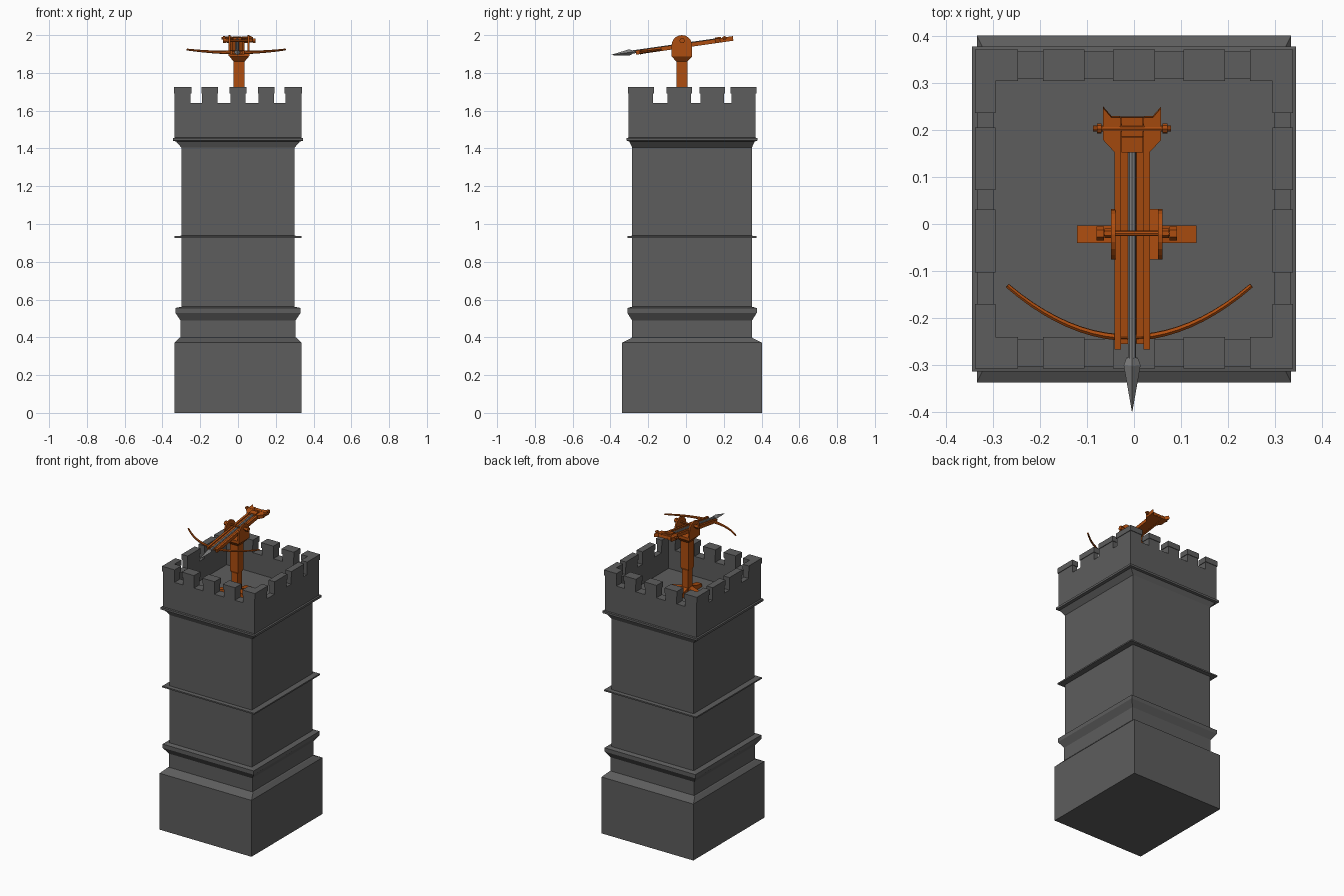
import bpy, bmesh, math
from mathutils import Matrix, Vector

if "Cube" in bpy.data.objects:
    bpy.data.objects.remove(bpy.data.objects["Cube"])


def material(name, rgb):
    m = bpy.data.materials.new(name)
    m.diffuse_color = (*rgb, 1)
    m.use_nodes = True
    m.node_tree.nodes["Principled BSDF"].inputs["Base Color"].default_value = m.diffuse_color
    return m


STONE = material("dark_stone", (0.11, 0.11, 0.11))
WOOD = material("orange_wood", (0.42, 0.075, 0.005))
METAL = material("grey_metal", (0.23, 0.23, 0.23))


def finish(name, bm, mat, matrix=None):
    if matrix:
        bm.transform(matrix)
    bmesh.ops.recalc_face_normals(bm, faces=bm.faces)
    me = bpy.data.meshes.new(name)
    bm.to_mesh(me)
    bm.free()
    me.materials.append(mat)
    ob = bpy.data.objects.new(name, me)
    bpy.context.collection.objects.link(ob)
    return ob


def add_box(bm, x0, x1, y0, y1, z0, z1):
    m = Matrix.Translation(((x0 + x1) / 2, (y0 + y1) / 2, (z0 + z1) / 2)) @ \
        Matrix.Diagonal((x1 - x0, y1 - y0, z1 - z0, 1))
    bmesh.ops.create_cube(bm, size=1, matrix=m)


def add_rod_x(bm, x0, x1, y, z, r, sides=8):
    m = Matrix.Translation(((x0 + x1) / 2, y, z)) @ Matrix.Rotation(math.pi / 2, 4, 'Y')
    bmesh.ops.create_cone(bm, cap_ends=True, segments=sides, radius1=r, radius2=r,
                          depth=x1 - x0, matrix=m)


def add_loft(bm, rings):
    """Join successive closed rings of points and cap both ends."""
    vs = [[bm.verts.new(p) for p in ring] for ring in rings]
    n = len(vs[0])
    for a, b in zip(vs, vs[1:]):
        for i in range(n):
            bm.faces.new((a[i], a[(i + 1) % n], b[(i + 1) % n], b[i]))
    bm.faces.new(vs[0])
    bm.faces.new(vs[-1])


def rect(hx, hy, z, cx=0, cy=0):
    return [(cx + sx * hx, cy + sy * hy, z) for sx, sy in ((-1, -1), (1, -1), (1, 1), (-1, 1))]


# Tower: one stepped rectangular profile, ending in the sunken roof floor
CY = 0.032
profile = [(.335, .37, 0), (.335, .37, .372), (.312, .322, .396), (.305, .318, .40),
           (.305, .318, .49), (.332, .343, .53), (.332, .343, .555), (.30, .317, .562),
           (.30, .317, .925), (.336, .342, .927), (.336, .342, .936), (.30, .317, .938),
           (.30, .317, 1.405), (.328, .332, 1.437), (.345, .346, 1.441), (.345, .346, 1.455),
           (.335, .336, 1.457), (.335, .336, 1.64), (.299, .277, 1.64), (.299, .277, 1.51)]
bm = bmesh.new()
add_loft(bm, [rect(hx, hy, z, 0, CY) for hx, hy, z in profile])
finish("tower", bm, STONE)

# Battlements with slightly wider caps
bm = bmesh.new()


def merlon(x0, x1, y0, y1):
    add_box(bm, x0, x1, y0, y1, 1.63, 1.69)
    e = 0.004
    add_box(bm, x0 - e, x1 + e, y0 - e, y1 + e, 1.69, 1.725)


for y0, y1 in ((-.304, -.245), (.309, .368)):
    for x0, x1 in ((-.335, -.251), (-.19, -.109), (-.041, .041), (.109, .19), (.251, .335)):
        merlon(x0, x1, y0, y1)
for s in (-1, 1):
    xa, xb = sorted((s * .335, s * .299))
    for y0, y1 in ((-.304, -.174), (-.099, .027), (.076, .202), (.24, .368)):
        merlon(xa, xb, y0, y1)
finish("battlements", bm, STONE)

# Stand: stepped post and four wedge feet
PX, PY = 0.006, -0.022
bm = bmesh.new()
add_loft(bm, [rect(.023, .023, 1.51, PX, PY), rect(.023, .023, 1.67, PX, PY),
              rect(.029, .029, 1.685, PX, PY), rect(.029, .029, 1.86, PX, PY),
              rect(.052, .054, 1.887, PX, PY), rect(.054, .054, 1.905, PX, PY)])
finish("stand_post", bm, WOOD)

bm = bmesh.new()
for i in range(4):
    part = bmesh.new()
    add_loft(part, [[(0, -.019, 1.51), (0, .019, 1.51), (0, .019, 1.565), (0, -.019, 1.565)],
                    [(.07, -.019, 1.51), (.07, .019, 1.51), (.07, .019, 1.54), (.07, -.019, 1.54)],
                    [(.127, -.019, 1.51), (.127, .019, 1.51), (.127, .019, 1.53), (.127, -.019, 1.53)]])
    part.transform(Matrix.Translation((PX, PY, 0)) @ Matrix.Rotation(i * math.pi / 2, 4, 'Z'))
    tmp = bpy.data.meshes.new("tmp")
    part.to_mesh(tmp)
    part.free()
    bm.from_mesh(tmp)
    bpy.data.meshes.remove(tmp)
finish("stand_feet", bm, WOOD)

# Yoke cheeks with rounded tops
bm = bmesh.new()
outline = [(-.054, 1.89), (.054, 1.89)] + \
    [(.054 * math.cos(a), 1.946 + .054 * math.sin(a)) for a in [math.pi * k / 10 for k in range(11)]]
for s in (-1, 1):
    add_loft(bm, [[(PX + s * x, PY + y, z) for y, z in outline] for x in (.045, .055)])
finish("yoke_cheeks", bm, WOOD)

# Pivot rod with hexagonal nuts
bm = bmesh.new()
add_rod_x(bm, PX - .075, PX + .075, PY + .002, 1.97, .006)
for s in (-1, 1):
    for c, w, r in ((.078, .016, .015), (.062, .014, .010)):
        add_rod_x(bm, PX + s * c - w / 2, PX + s * c + w / 2, PY + .002, 1.97, r, 6)
finish("pivot_rod", bm, WOOD)

# Tilted weapon frame: local origin at the pivot, rear raised
TILT = Matrix.Translation((-.004, -.025, 1.943)) @ Matrix.Rotation(math.radians(8.2), 4, 'X')

bm = bmesh.new()
add_box(bm, -.031, .031, -.232, .255, -.011, -.002)
for s in (-1, 1):
    a, b = sorted((s * .038, s * .024))
    add_box(bm, a, b, -.243, .255, -.012, .010)
    c, d = sorted((s * .024, s * .009))
    add_box(bm, c, d, -.232, .24, -.006, .004)
finish("stock", bm, WOOD, TILT)

# Rear wings, latch block and winch bar
bm = bmesh.new()
wing = [(.026, .182), (.038, .182), (.062, .208), (.062, .277), (.044, .256), (.026, .256)]
for s in (-1, 1):
    add_loft(bm, [[(s * x, y, z) for x, y in wing] for z in (-.012, .012)])
add_box(bm, -.023, .023, .182, .256, -.006, .010)
add_box(bm, -.023, .023, .182, .215, .010, .018)
finish("rear_block", bm, WOOD, TILT)

bm = bmesh.new()
add_rod_x(bm, -.083, .083, .232, .008, .006)
for s in (-1, 1):
    add_rod_x(bm, s * .07 - .005, s * .07 + .005, .232, .008, .011)
finish("winch_bar", bm, WOOD, TILT)

# Bow: tapered arc swept through the stock
bm = bmesh.new()
rings = []
N = 20
for i in range(N + 1):
    t = 2 * i / N - 1
    x, y = -.006 + .26 * t, -.22 + .112 * t * t
    nrm = Vector((-2 * .112 * t, .26, 0)).normalized()
    w, h = .0065 - .002 * abs(t), .010 - .005 * abs(t)
    rings.append([(x + nrm.x * a * w, y + nrm.y * a * w, -.004 + b * h)
                  for a, b in ((-1, -.5), (0, -1), (1, -.5), (1, .5), (0, 1), (-1, .5))])
add_loft(bm, rings)
finish("bow", bm, WOOD, TILT)

# Bolt: shaft and faceted head
bm = bmesh.new()
along_y = Matrix.Rotation(math.pi / 2, 4, 'X')
bmesh.ops.create_cone(bm, cap_ends=True, segments=8, radius1=.0085, radius2=.0085, depth=.462,
                      matrix=Matrix.Translation((0, -.049, .005)) @ along_y)
add_loft(bm, [[(r * x, y, .005 + r * z) for x, z in ((1, 0), (0, .9), (-1, 0), (0, -.9))]
              for r, y in ((.012, -.262), (.018, -.278), (.0005, -.378))])
finish("bolt", bm, METAL, TILT)
